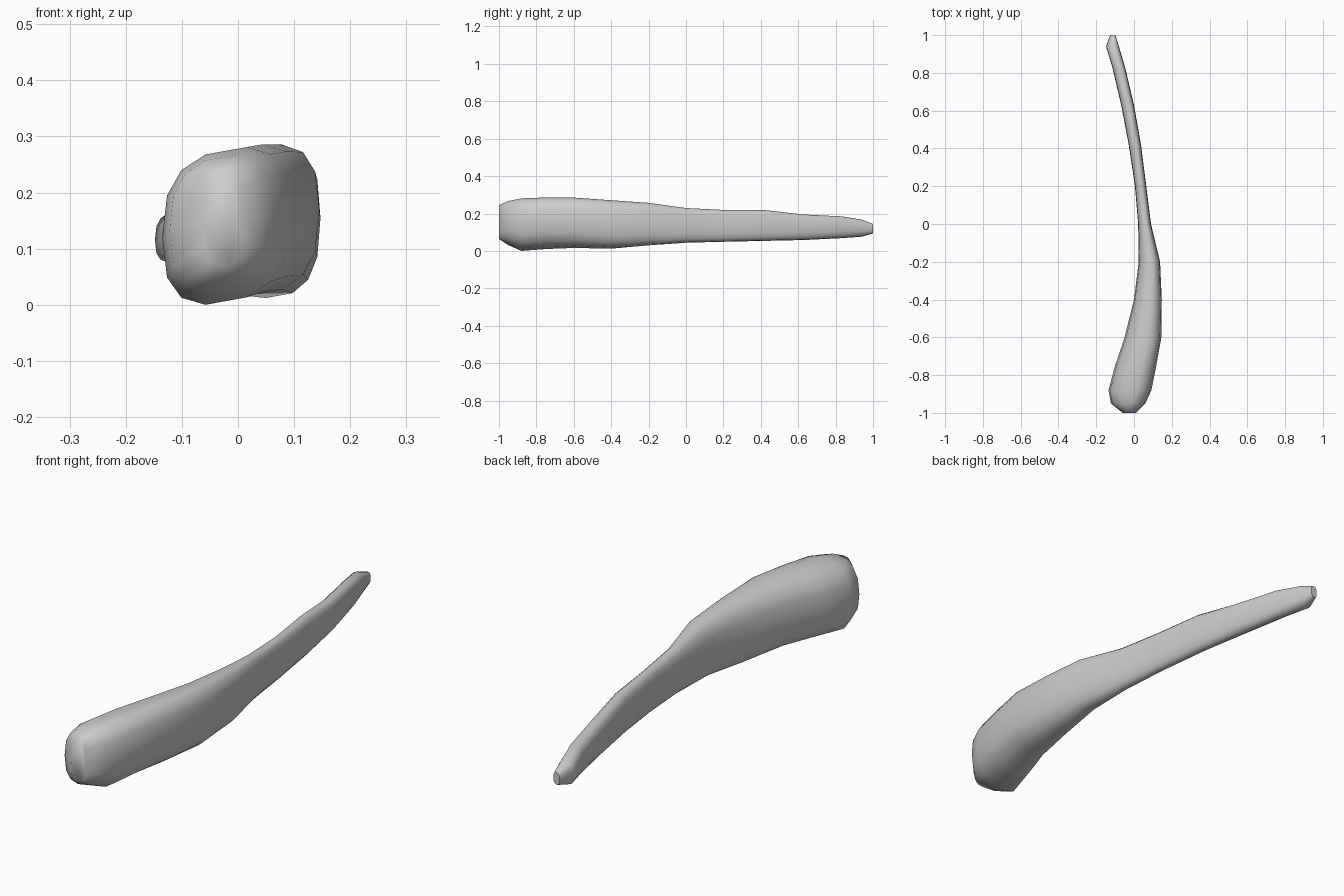
import bpy, bmesh, math

cube = bpy.data.objects.get("Cube")
if cube:
    bpy.data.objects.remove(cube)

SIDES = 14
TILT = 0.18

# Cross-sections along the bone: y, x min, x max, z min, z max
sections = [
    (-1.0, -.06, .01, .07, .25),
    (-.95, -.122, .06, .04, .27),
    (-.88, -.135, .092, .01, .283),
    (-.75, -.10, .118, .02, .288),
    (-.6, -.05, .145, .025, .288),
    (-.4, .0, .147, .02, .275),
    (-.2, .025, .138, .037, .262),
    (0, .022, .09, .05, .235),
    (.2, .005, .065, .055, .225),
    (.42, -.028, .037, .06, .224),
    (.63, -.068, .0, .065, .2),
    (.83, -.115, -.047, .075, .19),
    (.94, -.148, -.08, .083, .172),
    (1.0, -.126, -.098, .1, .15),
]


def rounded(value, power):
    return math.copysign(abs(value) ** power, value)


def section_points(y, x0, x1, z0, z1):
    """Squarish oval, leaning up toward the outer side."""
    cx, cz = (x0 + x1) / 2, (z0 + z1) / 2
    rx, rz = (x1 - x0) / 2, (z1 - z0) / 2
    for i in range(SIDES):
        a = 2 * math.pi * i / SIDES
        dx = rx * rounded(math.cos(a), .75)
        dz = rz * rounded(math.sin(a), .75)
        yield cx + dx, y, cz + dz + TILT * dx


# Bone shaft lofted through the sections
bm = bmesh.new()
rings = [[bm.verts.new(p) for p in section_points(*s)] for s in sections]
for a, b in zip(rings, rings[1:]):
    for i in range(SIDES):
        j = (i + 1) % SIDES
        bm.faces.new((a[i], a[j], b[j], b[i]))
bm.faces.new(rings[0])
bm.faces.new(rings[-1])
bmesh.ops.recalc_face_normals(bm, faces=bm.faces)

# Settle the lowest point on the ground
low = min(v.co.z for v in bm.verts)
bmesh.ops.translate(bm, verts=bm.verts, vec=(0, 0, -low))

mesh = bpy.data.meshes.new("curved_bone")
bm.to_mesh(mesh)
bm.free()
bone = bpy.data.objects.new("curved_bone", mesh)
bpy.context.collection.objects.link(bone)

# Plain grey surface
grey = bpy.data.materials.new("light_grey")
grey.use_nodes = True
colour = (.6, .6, .6, 1)
grey.diffuse_color = colour
grey.node_tree.nodes["Principled BSDF"].inputs["Base Color"].default_value = colour
mesh.materials.append(grey)

bpy.context.view_layer.objects.active = bone
bone.select_set(True)
bpy.ops.object.shade_smooth_by_angle(angle=math.radians(60))
